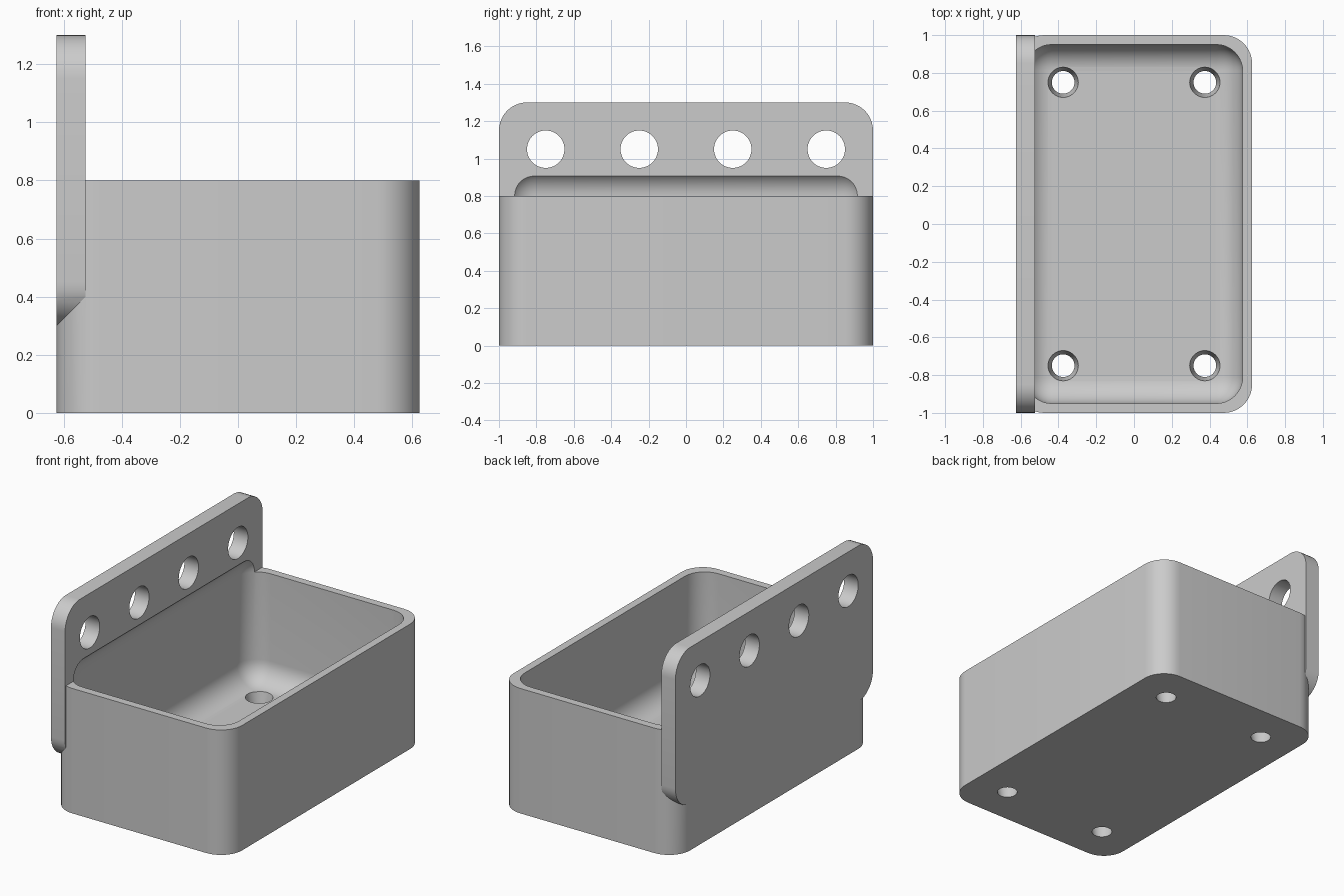
import bpy, bmesh, math
from mathutils import Matrix, Vector

cube = bpy.data.objects.get("Cube")
if cube:
    bpy.data.objects.remove(cube, do_unlink=True)

grey = bpy.data.materials.new("plain grey")
grey.use_nodes = True
colour = (0.6, 0.6, 0.6, 1)
grey.diffuse_color = colour
grey.node_tree.nodes["Principled BSDF"].inputs["Base Color"].default_value = colour


def add_object(name, bm):
    bmesh.ops.recalc_face_normals(bm, faces=bm.faces)
    mesh = bpy.data.meshes.new(name)
    bm.to_mesh(mesh)
    bm.free()
    mesh.materials.append(grey)
    obj = bpy.data.objects.new(name, mesh)
    bpy.context.collection.objects.link(obj)
    return obj


def rounded_box(name, low, high, radius, axis=None):
    """Box rounded on the edges along one axis, or on all edges."""
    low, high = Vector(low), Vector(high)
    scale = Matrix.Diagonal(high - low)
    bm = bmesh.new()
    bmesh.ops.create_cube(bm, size=1)
    for v in bm.verts:
        v.co = (low + high) / 2 + scale @ v.co
    edges = [e for e in bm.edges if axis is None
             or abs((e.verts[0].co - e.verts[1].co)[axis]) > 0.01]
    bmesh.ops.bevel(bm, geom=edges, offset=radius, segments=10,
                    profile=0.5, affect='EDGES')
    return add_object(name, bm)


def round_cutter(name, centre, r_low, r_high, depth, turn=Matrix.Identity(4)):
    bm = bmesh.new()
    matrix = Matrix.Translation(centre) @ turn
    bmesh.ops.create_cone(bm, cap_ends=True, segments=48, radius1=r_low,
                          radius2=r_high, depth=depth, matrix=matrix)
    return add_object(name, bm)


def combine(target, tool, operation):
    """Apply a boolean and discard the helper."""
    mod = target.modifiers.new(operation.title(), 'BOOLEAN')
    mod.operation, mod.solver, mod.object = operation, 'EXACT', tool
    tool.hide_render = True
    graph = bpy.context.evaluated_depsgraph_get()
    mesh = bpy.data.meshes.new_from_object(target.evaluated_get(graph))
    target.modifiers.clear()
    target.data = mesh
    bpy.data.objects.remove(tool, do_unlink=True)


# Bin body with rounded upright corners, and the mounting plate on its side
tray = rounded_box("bin_with_mounting_plate", (-0.625, -1, 0), (0.625, 1, 0.8), 0.15, axis=2)
plate = rounded_box("mounting_plate", (-0.625, -1, 0.3), (-0.525, 1, 1.3), 0.15, axis=0)
combine(tray, plate, 'UNION')

# Filleted cavity that also scoops into the plate above the rim
cavity = rounded_box("cavity", (-0.575, -0.95, 0.1), (0.575, 0.95, 0.94), 0.14)
combine(tray, cavity, 'DIFFERENCE')

# Row of mounting holes through the plate
sideways = Matrix.Rotation(math.pi / 2, 4, 'Y')
for y in (-0.75, -0.25, 0.25, 0.75):
    combine(tray, round_cutter("mounting_hole", (-0.575, y, 1.05), 0.1, 0.1, 0.3, sideways),
            'DIFFERENCE')

# Tapered drain holes in the floor
for x in (-0.375, 0.375):
    for y in (-0.75, 0.75):
        combine(tray, round_cutter("drain_hole", (x, y, 0.05), 0.05, 0.09, 0.2),
                'DIFFERENCE')

bpy.ops.object.select_all(action='DESELECT')
tray.select_set(True)
bpy.context.view_layer.objects.active = tray
bpy.ops.object.shade_smooth_by_angle(angle=math.radians(30))
